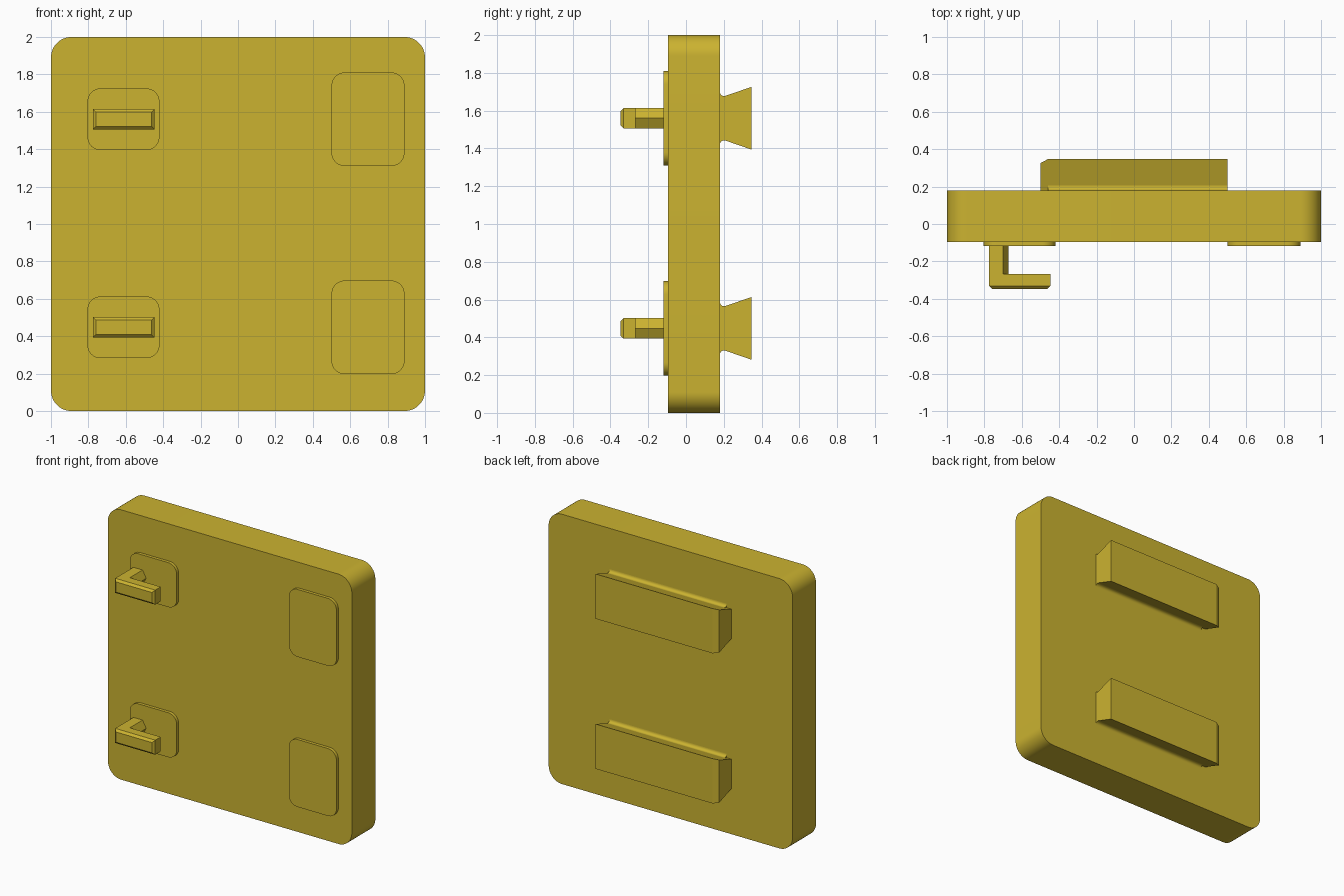
import bpy, bmesh, math
from mathutils import Vector

if "Cube" in bpy.data.objects:
    bpy.data.objects.remove(bpy.data.objects["Cube"])

mat = bpy.data.materials.new("mustard_yellow")
mat.diffuse_color = (0.60, 0.45, 0.03, 1)
mat.use_nodes = True
mat.node_tree.nodes["Principled BSDF"].inputs["Base Color"].default_value = mat.diffuse_color

ROWS = {"lower": 0.4475, "upper": 1.56}   # heights of the two fitting rows
BACK, FRONT = 0.18, -0.095                # faces of the main board


def finish(name, bm):
    bmesh.ops.recalc_face_normals(bm, faces=bm.faces)
    me = bpy.data.meshes.new(name)
    bm.to_mesh(me)
    bm.free()
    me.materials.append(mat)
    ob = bpy.data.objects.new(name, me)
    bpy.context.collection.objects.link(ob)
    bpy.ops.object.select_all(action='DESELECT')
    ob.select_set(True)
    bpy.context.view_layer.objects.active = ob
    bpy.ops.object.shade_smooth_by_angle(angle=math.radians(25))
    return ob


def extruded(points, offset):
    """Closed outline of 3D points swept along offset."""
    bm = bmesh.new()
    face = bm.faces.new([bm.verts.new(p) for p in points])
    ext = bmesh.ops.extrude_face_region(bm, geom=[face])
    verts = [g for g in ext["geom"] if isinstance(g, bmesh.types.BMVert)]
    bmesh.ops.translate(bm, verts=verts, vec=Vector(offset))
    return bm


def rounded_slab(name, x0, x1, z0, z1, y0, y1, r, steps=10):
    pts = []
    corners = [(x1 - r, z1 - r), (x0 + r, z1 - r), (x0 + r, z0 + r), (x1 - r, z0 + r)]
    for q, (cx, cz) in enumerate(corners):
        for i in range(steps + 1):
            a = math.pi / 2 * (q + i / steps)
            pts.append((cx + r * math.cos(a), y0, cz + r * math.sin(a)))
    return finish(name, extruded(pts, (0, y1 - y0, 0)))


# Main board
rounded_slab("board", -1, 1, 0, 2, FRONT, BACK, 0.11, 16)

for row, zc in ROWS.items():
    # Raised pads on the front
    rounded_slab(row + "_hook_pad", -0.805, -0.42, zc - 0.165, zc + 0.165, -0.118, FRONT + 0.01, 0.07)
    rounded_slab(row + "_plain_pad", 0.5, 0.89, zc - 0.25, zc + 0.25, -0.118, FRONT + 0.01, 0.07)

    # Hook post with a ridged inner side
    h = 0.054
    outline = [(-0.775, -h), (-0.70, -h), (-0.67, 0), (-0.70, h), (-0.775, h)]
    finish(row + "_hook_post",
           extruded([(x, -0.267, zc + z) for x, z in outline], (0, 0.16, 0)))

    # Hook arm with a chamfered front face
    bm = extruded([(x, -0.267, zc + z) for x, z in
                   [(-0.775, -h), (-0.447, -h), (-0.447, h), (-0.775, h)]], (0, -0.08, 0))
    front_edges = [e for e in bm.edges if all(v.co.y < -0.34 for v in e.verts)]
    bmesh.ops.bevel(bm, geom=front_edges, offset=0.016, segments=1, affect='EDGES')
    finish(row + "_hook_arm", bm)

    # Dovetail rail on the back, one outer end chamfered
    w0, w1, y1 = 0.1085, 0.166, 0.347
    bm = bmesh.new()
    loops = []
    for side in (-1, 1):
        loop = []
        for x, y in [(0.5, BACK - 0.01), (0.5, y1), (-0.46, y1), (-0.5, 0.326), (-0.5, BACK - 0.01)]:
            w = w0 + (w1 - w0) * (y - BACK) / (y1 - BACK)
            loop.append(bm.verts.new((x, y, zc + side * w)))
        bm.faces.new(loop)
        loops.append(loop)
    for i in range(5):
        j = (i + 1) % 5
        bm.faces.new((loops[0][i], loops[0][j], loops[1][j], loops[1][i]))
    finish(row + "_dovetail_rail", bm)

    # Concave fillets joining the rail to the board
    t = 0.03
    lean = math.atan2(w1 - w0, y1 - BACK)
    r = t * math.tan((math.pi / 2 - lean) / 2)
    for side, label in ((-1, "bottom"), (1, "top")):
        cy, cz = BACK + r, w0 + t
        pts = [(BACK - 0.005, w0 - 0.01), (BACK - 0.005, cz)]
        for i in range(9):
            a = math.pi + (math.pi / 2 + lean) * i / 8
            pts.append((cy + r * math.cos(a), cz + r * math.sin(a)))
        pts.append((pts[-1][0], pts[-1][1] - 0.01))
        finish(f"{row}_{label}_fillet",
               extruded([(-0.46, y, zc + side * z) for y, z in pts], (0.96, 0, 0)))
